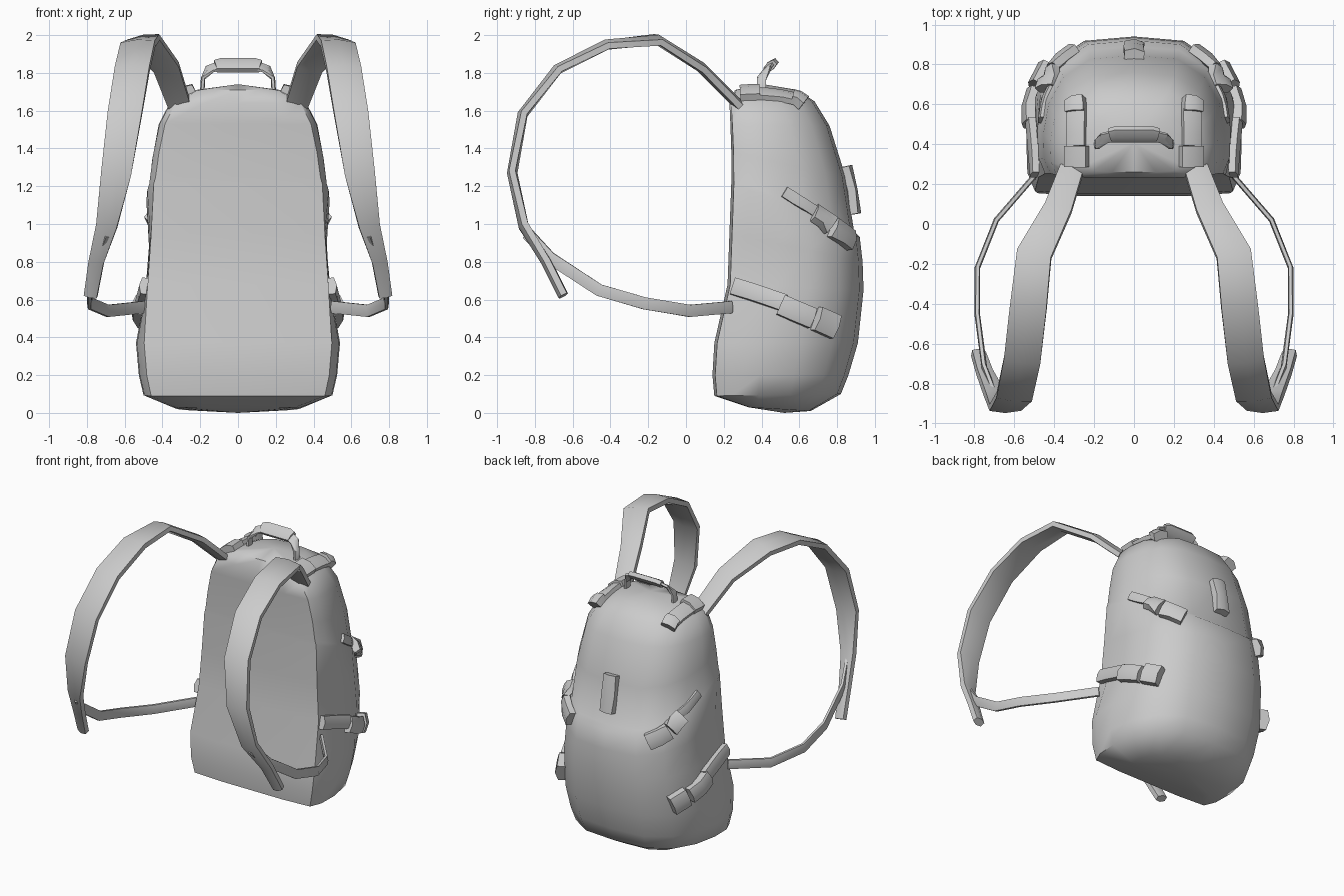
import bpy
import bmesh
import math
from mathutils import Vector
from mathutils.bvhtree import BVHTree

cube = bpy.data.objects.get("Cube")
if cube:
    bpy.data.objects.remove(cube)

fabric = bpy.data.materials.new("grey_fabric")
fabric.use_nodes = True
GREY = (0.6, 0.6, 0.6, 1)
fabric.diffuse_color = GREY
fabric.node_tree.nodes["Principled BSDF"].inputs["Base Color"].default_value = GREY


def finish(bm, name, mirror=False, angle=40):
    bmesh.ops.recalc_face_normals(bm, faces=bm.faces)
    mesh = bpy.data.meshes.new(name)
    bm.to_mesh(mesh)
    bm.free()
    mesh.materials.append(fabric)
    ob = bpy.data.objects.new(name, mesh)
    bpy.context.collection.objects.link(ob)
    bpy.ops.object.select_all(action="DESELECT")
    ob.select_set(True)
    bpy.context.view_layer.objects.active = ob
    bpy.ops.object.shade_smooth_by_angle(angle=math.radians(angle))
    if mirror:
        mod = ob.modifiers.new("Mirror", "MIRROR")
        mod.use_mirror_merge = False
    return ob


def bridge(bm, a, b):
    n = len(a)
    for i in range(n):
        bm.faces.new((a[i], a[(i + 1) % n], b[(i + 1) % n], b[i]))


def sweep(bm, pts, sides, widths, thick):
    """Padded band along pts; sides gives the width direction at each point."""
    pts = [Vector(p) for p in pts]
    outline = [(-1, -.6), (0, -1), (1, -.6), (1, .6), (0, 1), (-1, .6)]
    rings = []
    for i, p in enumerate(pts):
        t = (pts[min(i + 1, len(pts) - 1)] - pts[max(i - 1, 0)]).normalized()
        s = Vector(sides[i])
        s = (s - t * s.dot(t)).normalized()
        n = t.cross(s)
        rings.append([bm.verts.new(p + s * u * widths[i] + n * v * thick) for u, v in outline])
    for a, b in zip(rings, rings[1:]):
        bridge(bm, a, b)
    bm.faces.new(rings[0])
    bm.faces.new(rings[-1])


# Body: stacked sections (front z, front y, rear z, rear y, half width, side pinch)
SECTIONS = [
    (.03, .33, .01, .66, .33, 0),
    (.09, .15, .10, .82, .50, 0),
    (.20, .14, .20, .86, .525, 0),
    (.37, .15, .37, .91, .54, 0),
    (.68, .22, .65, .94, .52, .07),
    (.95, .23, .80, .935, .50, .06),
    (1.22, .24, .93, .92, .485, 0),
    (1.25, .24, .96, .89, .475, 0),
    (1.38, .24, 1.25, .845, .455, 0),
    (1.53, .235, 1.52, .76, .42, 0),
    (1.64, .23, 1.65, .68, .36, 0),
    (1.71, .26, 1.71, .59, .22, 0),
]
# Half outline of a section: (fraction of width, fraction of depth)
HALF = [(0, 0), (.5, 0), (.92, .02), (.99, .14), (1, .35), (.94, .6),
        (.78, .82), (.48, .97), (0, 1)]
OUTLINE = HALF + [(-u, v) for u, v in HALF[-2:0:-1]]

bm = bmesh.new()
rings = []
for zf, yf, zb, yb, w, pinch in SECTIONS:
    rings.append([bm.verts.new((u * w * (1 - pinch * (.1 < v < .5)),
                                yf + (yb - yf) * v, zf + (zb - zf) * v))
                  for u, v in OUTLINE])
for a, b in zip(rings, rings[1:]):
    bridge(bm, a, b)
for ring, tip in ((rings[0], (0, .52, 0)), (rings[-1], (0, .41, 1.74))):
    apex = bm.verts.new(tip)
    for i in range(len(ring)):
        bm.faces.new((ring[i], ring[(i + 1) % len(ring)], apex))
bmesh.ops.recalc_face_normals(bm, faces=bm.faces)
surface = BVHTree.FromBMesh(bm)
finish(bm, "pack_body", angle=55)


def lay(bm, start, end, direction, width, thick, steps=3):
    """Band lying on the body, found by casting from start..end."""
    start, end, d = Vector(start), Vector(end), Vector(direction)
    hits = [surface.ray_cast(start.lerp(end, i / steps), d) for i in range(steps + 1)]
    hits = [h for h in hits if h[0]]
    pts = [h[0] + h[1] * thick * .5 for h in hits]
    along = pts[-1] - pts[0]
    sweep(bm, pts, [h[1].cross(along) for h in hits], [width] * len(pts), thick)


# Shoulder straps: x centre, y, z, half width
SHOULDER = [(.31, .28, 1.63, .06), (.38, .08, 1.83, .07), (.50, -.15, 1.975, .088),
            (.53, -.42, 1.95, .092), (.56, -.68, 1.82, .092), (.60, -.865, 1.58, .09),
            (.645, -.92, 1.27, .08), (.695, -.86, .99, .055), (.75, -.74, .80, .04),
            (.78, -.65, .62, .035)]
bm = bmesh.new()
sweep(bm, [p[:3] for p in SHOULDER],
      [(1, .25 * (i > 6), -.1 * (i > 1)) for i in range(len(SHOULDER))],
      [p[3] for p in SHOULDER], .028)
finish(bm, "shoulder_straps", mirror=True)

# Lower webbing joining the shoulder straps to the body
LOWER = [(.70, -.84, .95), (.75, -.72, .82), (.785, -.46, .65), (.785, -.22, .58),
         (.69, .02, .54), (.50, .24, .56)]
bm = bmesh.new()
sweep(bm, LOWER, [(0, 0, 1)] * len(LOWER), [.032] * len(LOWER), .014)
finish(bm, "lower_webbing", mirror=True)

# Compression straps on the sides, each a band with a two-part buckle
SIDE = (-1, 0, 0)
bm = bmesh.new()
lay(bm, (1, .25, .67), (1, .52, .58), SIDE, .045, .03)
lay(bm, (1, .50, .57), (1, .66, .50), SIDE, .055, .04, 2)
lay(bm, (1, .68, .50), (1, .78, .455), SIDE, .065, .045, 2)
lay(bm, (1, .52, 1.17), (1, .69, 1.06), SIDE, .03, .014)
lay(bm, (1, .67, 1.05), (1, .76, .99), SIDE, .055, .035, 2)
lay(bm, (1, .77, .98), (1, .86, .91), SIDE, .055, .035, 2)
finish(bm, "side_buckles", mirror=True)

# Load straps over the top
DOWN = (0, 0, -1)
bm = bmesh.new()
lay(bm, (.28, .29, 3), (.28, .39, 3), DOWN, .06, .035, 2)
lay(bm, (.285, .39, 3), (.285, .57, 3), DOWN, .05, .025)
lay(bm, (.285, .56, 3), (.285, .61, 3), DOWN, .05, .04, 2)
finish(bm, "top_buckles", mirror=True)

# Rear patch loop
bm = bmesh.new()
lay(bm, (0, 2, 1.30), (0, 2, 1.05), (0, -1, 0), .05, .035, 2)
finish(bm, "rear_loop")

# Carry handle: webbing legs and a padded grip
LEAN = (0, .7, .6)
bm = bmesh.new()
sweep(bm, [(.19, .40, 1.69), (.185, .40, 1.77), (.15, .43, 1.82), (.09, .445, 1.84)],
      [(0, 1, 0), (0, 1, 0), LEAN, LEAN], [.025, .025, .03, .03], .012)
finish(bm, "handle_legs", mirror=True)
bm = bmesh.new()
sweep(bm, [(-.12, .445, 1.835), (-.09, .45, 1.84), (.09, .45, 1.84), (.12, .445, 1.835)],
      [LEAN] * 4, [.035, .042, .042, .035], .024)
finish(bm, "handle_grip")
